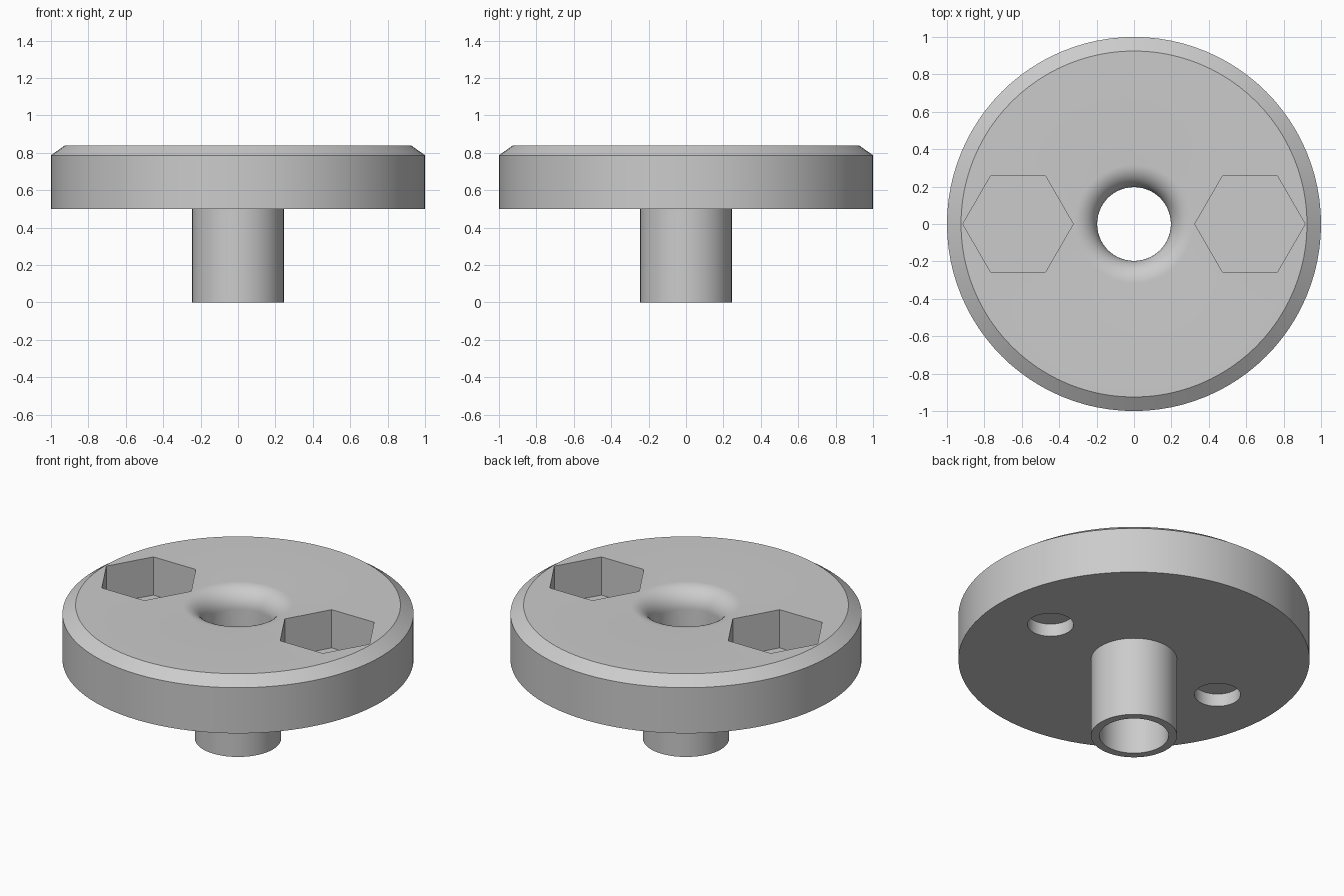
import bpy, bmesh, math

cube = bpy.data.objects.get("Cube")
if cube:
    bpy.data.objects.remove(cube, do_unlink=True)

SEGMENTS = 96
DISC_BOTTOM, DISC_TOP = 0.5, 0.84
BORE, STEM, FILLET = 0.197, 0.245, 0.12
POCKET_X, POCKET_FLOOR, HOLE_TOP = 0.62, 0.6, 0.58

grey = bpy.data.materials.new("plain grey")
grey.use_nodes = True
grey.diffuse_color = (0.6, 0.6, 0.6, 1)
grey.node_tree.nodes["Principled BSDF"].inputs["Base Color"].default_value = grey.diffuse_color


def new_object(name, bm):
    bmesh.ops.recalc_face_normals(bm, faces=bm.faces)
    mesh = bpy.data.meshes.new(name)
    bm.to_mesh(mesh)
    bm.free()
    obj = bpy.data.objects.new(name, mesh)
    bpy.context.collection.objects.link(obj)
    mesh.materials.append(grey)
    return obj


def lathe(name, profile):
    """Spin a closed (radius, height) profile around z."""
    bm = bmesh.new()
    verts = [bm.verts.new((r, 0, z)) for r, z in profile]
    edges = [bm.edges.new((v, verts[i - 1])) for i, v in enumerate(verts)]
    bmesh.ops.spin(bm, geom=verts + edges, cent=(0, 0, 0), axis=(0, 0, 1),
                   angle=math.tau, steps=SEGMENTS, use_merge=True)
    bmesh.ops.remove_doubles(bm, verts=bm.verts, dist=1e-5)
    return new_object(name, bm)


def prism(name, x, radius, low, high, sides):
    """Upright prism with a corner pointing along x."""
    bm = bmesh.new()
    ring = [bm.verts.new((x + radius * math.cos(math.tau * i / sides),
                          radius * math.sin(math.tau * i / sides), low))
            for i in range(sides)]
    face = bm.faces.new(ring)
    top = bmesh.ops.extrude_face_region(bm, geom=[face])["geom"]
    bmesh.ops.translate(bm, vec=(0, 0, high - low),
                        verts=[g for g in top if isinstance(g, bmesh.types.BMVert)])
    return new_object(name, bm)


# Chamfered disc with a hollow stem and a rounded mouth to the bore
mouth = []
for i in range(13):
    a = math.pi / 2 * i / 12
    mouth.append((BORE + FILLET * (1 - math.sin(a)),
                  DISC_TOP - FILLET * (1 - math.cos(a))))
mouth.reverse()
mouth = [(r, z) for r, z in mouth]
profile = [(BORE, 0)] + mouth + [(0.925, DISC_TOP), (1, 0.787), (1, DISC_BOTTOM),
                                 (STEM, DISC_BOTTOM), (STEM, 0)]
knob = lathe("disc_with_stem", profile)

# Hexagonal nut pockets above, blind round holes below
cutters = []
for side, x in (("left", POCKET_X), ("right", -POCKET_X)):
    cutters.append(prism(side + "_nut_pocket", x, 0.295, POCKET_FLOOR, DISC_TOP + 0.1, 6))
    cutters.append(prism(side + "_screw_hole", x, 0.131, DISC_BOTTOM - 0.1, HOLE_TOP, 48))

bpy.ops.object.select_all(action="DESELECT")
knob.select_set(True)
bpy.context.view_layer.objects.active = knob
for cutter in cutters:
    cutter.hide_render = True
    mod = knob.modifiers.new(cutter.name, "BOOLEAN")
    mod.operation, mod.solver, mod.object = "DIFFERENCE", "EXACT", cutter
    bpy.ops.object.modifier_apply(modifier=mod.name)
    bpy.data.objects.remove(cutter, do_unlink=True)

bpy.ops.object.shade_smooth_by_angle(angle=math.radians(25))
